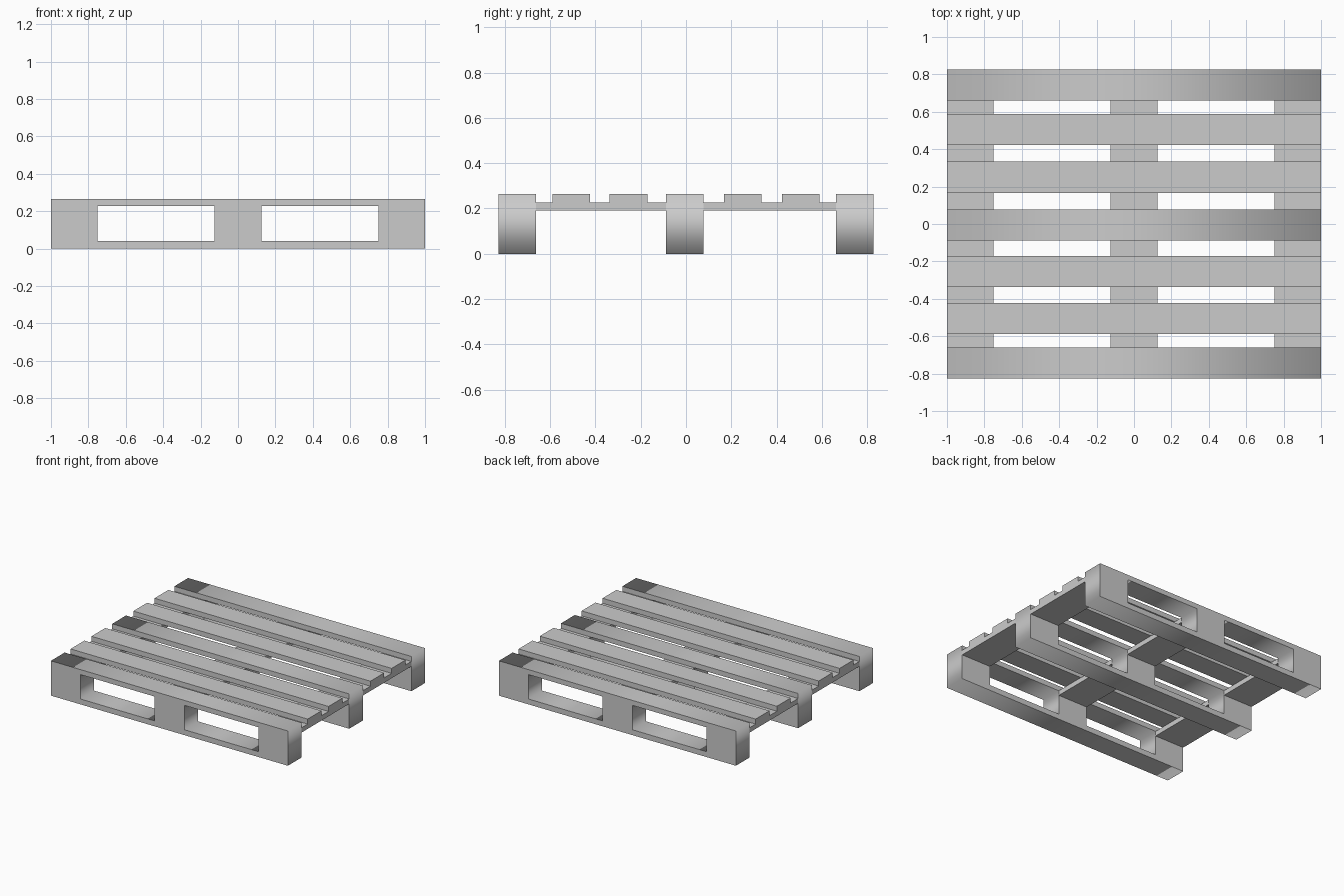
import bpy, bmesh
from math import pi

if "Cube" in bpy.data.objects:
    bpy.data.objects.remove(bpy.data.objects["Cube"])

TOP, DECK, BAR, BASE = 0.265, 0.227, 0.19, 0.041   # height levels
HALF = 0.083                                       # half board width
COLUMNS = {"left": (-1, -0.75), "middle": (-0.126, 0.126), "right": (0.75, 1)}
RUNNERS = {"front": -0.744, "middle": -0.005, "back": 0.744}


def box(name, x, y, z):
    bm = bmesh.new()
    bmesh.ops.create_cube(bm, size=1)
    for v in bm.verts:
        v.co = [r[0] if c < 0 else r[1] for c, r in zip(v.co, (x, y, z))]
    me = bpy.data.meshes.new(name)
    bm.to_mesh(me)
    bm.free()
    ob = bpy.data.objects.new(name, me)
    bpy.context.collection.objects.link(ob)
    return ob


def runner(name, y):
    # Full-length frame with two fork openings, drawn in XZ and extruded along Y
    cu = bpy.data.curves.new(name, 'CURVE')
    cu.dimensions = '2D'
    cu.fill_mode = 'BOTH'
    cu.extrude = HALF
    for x0, x1, z0, z1 in ((-1, 1, 0, TOP), (-0.75, -0.126, BASE, DECK),
                           (0.126, 0.75, BASE, DECK)):
        sp = cu.splines.new('POLY')
        sp.points.add(3)
        for p, (x, z) in zip(sp.points, ((x0, z0), (x1, z0), (x1, z1), (x0, z1))):
            p.co = (x, z, 0, 1)
        sp.use_cyclic_u = True
    ob = bpy.data.objects.new(name, cu)
    bpy.context.collection.objects.link(ob)
    ob.rotation_euler.x = pi / 2
    ob.location.y = y
    bpy.ops.object.select_all(action='DESELECT')
    ob.select_set(True)
    bpy.context.view_layer.objects.active = ob
    bpy.ops.object.convert(target='MESH')


# Three runners: top board, blocks and bottom board in one piece
for side, y in RUNNERS.items():
    runner(side + "_runner", y)

# Intermediate deck boards
for i, y in enumerate((-0.506, -0.254, 0.25, 0.506)):
    box(f"deck_board_{i + 1}", (-1, 1), (y - HALF, y + HALF), (DECK, TOP))

# Cross bars joining the runners beneath the deck
ys = list(RUNNERS.values())
for col, x in COLUMNS.items():
    for bay, y0, y1 in (("front", ys[0], ys[1]), ("back", ys[1], ys[2])):
        box(f"{col}_{bay}_cross_bar", x, (y0 + HALF, y1 - HALF), (BAR, DECK))
